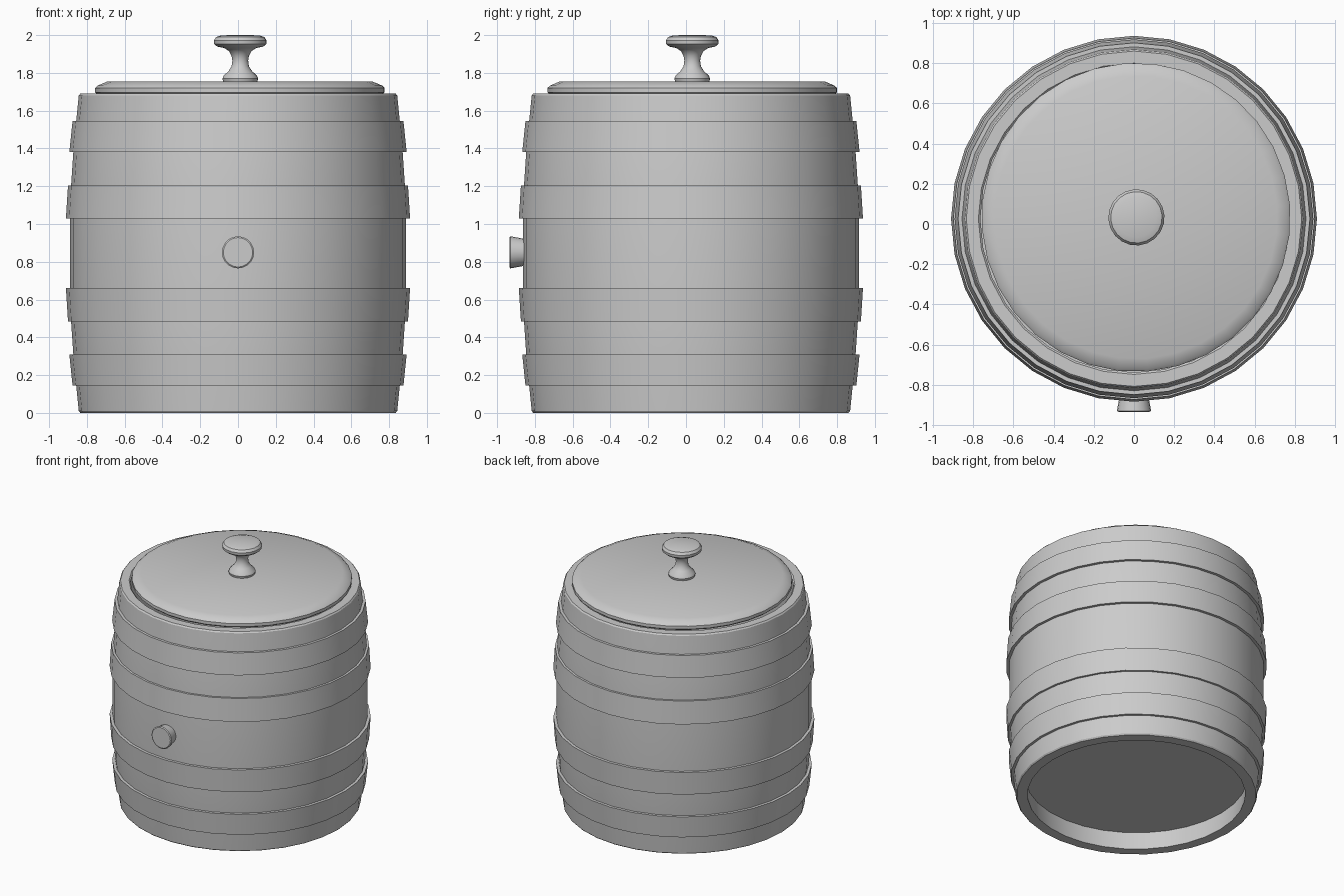
import bpy, bmesh, math
from mathutils import Matrix

if "Cube" in bpy.data.objects:
    bpy.data.objects.remove(bpy.data.objects["Cube"])

CY = 0.026      # barrel axis in y
MID = 0.845     # mid height of the barrel


def lathe(name, profile, sides, origin, closed=False, turn=0.0, rot=None):
    """Revolve (radius, height) points about the local z axis."""
    bm = bmesh.new()
    rings = []
    for r, z in profile:
        if r == 0:
            rings.append([bm.verts.new((0, 0, z))] * sides)
        else:
            rings.append([bm.verts.new((r * math.cos(a), r * math.sin(a), z))
                          for a in (turn + 2 * math.pi * i / sides for i in range(sides))])
    pairs = list(zip(rings, rings[1:]))
    if closed:
        pairs.append((rings[-1], rings[0]))
    for lo, hi in pairs:
        for i in range(sides):
            j = (i + 1) % sides
            bm.faces.new(dict.fromkeys((lo[i], lo[j], hi[j], hi[i])))
    bmesh.ops.recalc_face_normals(bm, faces=bm.faces)
    if rot:
        bmesh.ops.transform(bm, matrix=rot, verts=bm.verts)
    mesh = bpy.data.meshes.new(name)
    bm.to_mesh(mesh)
    bm.free()
    obj = bpy.data.objects.new(name, mesh)
    obj.location = origin
    bpy.context.collection.objects.link(obj)
    bpy.ops.object.select_all(action='DESELECT')
    obj.select_set(True)
    bpy.context.view_layer.objects.active = obj
    bpy.ops.object.shade_smooth_by_angle(angle=math.radians(30))
    return obj


# Barrel: bulging staves, hollow inside, recessed floor
upper = [(0.89, 1.03), (0.884, 1.2), (0.872, 1.38), (0.857, 1.54), (0.843, 1.68), (0.835, 1.69)]
lower = [(r, 2 * MID - z) for r, z in reversed(upper)]
barrel = ([(0, 0.14), (0.775, 0.14), (0.76, 0.0)] + lower + upper
          + [(0.775, 1.69), (0.765, 1.68), (0.8, 1.2), (0.8, 0.5), (0.765, 0.18), (0, 0.18)])
lathe("barrel_body", barrel, 32, (0, CY, 0), closed=False)

# Hoops: two pairs mirrored about mid height
for label, z0, z1, r0, r1 in (("inner", 1.03, 1.205, 0.911, 0.9),
                              ("outer", 1.38, 1.545, 0.893, 0.876)):
    ring = [(r0, z0), (r1, z1), (r1 - 0.05, z1), (r0 - 0.05, z0)]
    lathe("upper_" + label + "_hoop", ring, 32, (0, CY, 0), closed=True)
    lathe("lower_" + label + "_hoop", [(r, 2 * MID - z) for r, z in ring], 32,
          (0, CY, 0), closed=True)

# Lid, resting a little off centre
lathe("lid", [(0, 1.685), (0.755, 1.685), (0.769, 1.697), (0.769, 1.72),
              (0.755, 1.733), (0.705, 1.754), (0, 1.754)],
      32, (0.01, 0.033, 0), turn=0.08)

# Turned knob
lathe("lid_knob", [(0, 1.75), (0.09, 1.75), (0.095, 1.77), (0.088, 1.785), (0.062, 1.81),
                   (0.046, 1.835), (0.042, 1.865), (0.046, 1.89), (0.06, 1.915),
                   (0.085, 1.932), (0.122, 1.939), (0.138, 1.952), (0.14, 1.972),
                   (0.128, 1.99), (0.1, 1.999), (0, 2.0)],
      20, (0.012, 0.033, 0), turn=0.08)

# Tapered bung pointing to the front
lathe("bung", [(0, 0), (0.066, 0), (0.085, 0.105), (0.078, 0.11), (0, 0.11)],
      20, (0, -0.825, 0.85), rot=Matrix.Rotation(math.radians(90), 4, 'X'))
